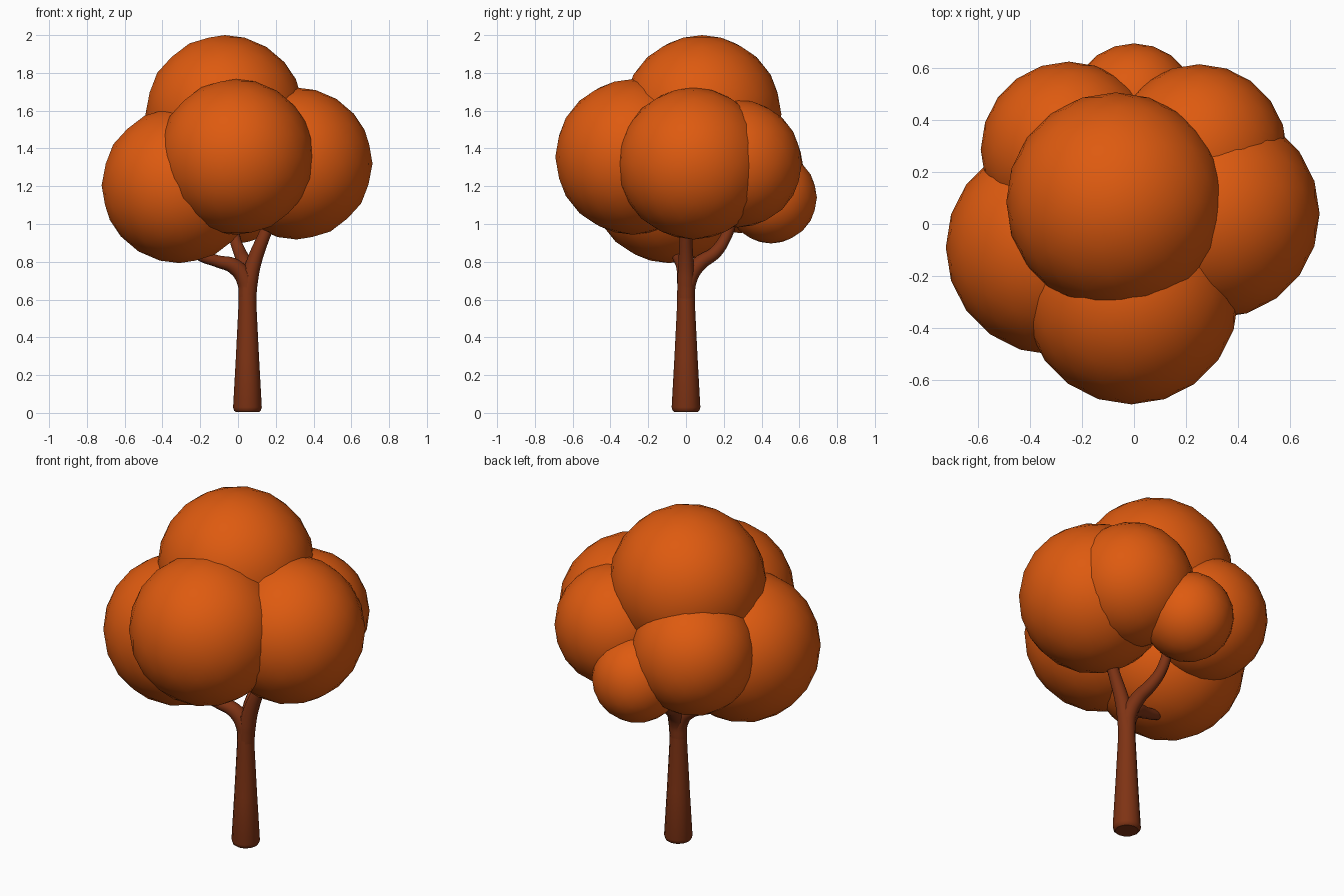
import bpy, math

if "Cube" in bpy.data.objects:
    bpy.data.objects.remove(bpy.data.objects["Cube"])


def material(name, rgb):
    m = bpy.data.materials.new(name)
    m.diffuse_color = (*rgb, 1)
    m.use_nodes = True
    m.node_tree.nodes["Principled BSDF"].inputs["Base Color"].default_value = m.diffuse_color
    return m


ORANGE = material("autumn_orange", (0.73, 0.103, 0.005))
BARK = material("brown_bark", (0.21, 0.033, 0.007))


def finish(ob, mat, angle):
    ob.data.materials.clear()
    ob.data.materials.append(mat)
    bpy.ops.object.select_all(action='DESELECT')
    ob.select_set(True)
    bpy.context.view_layer.objects.active = ob
    bpy.ops.object.shade_smooth_by_angle(angle=math.radians(angle))


def blob(name, centre, r):
    bpy.ops.mesh.primitive_ico_sphere_add(subdivisions=3, radius=r, location=centre)
    ob = bpy.context.object
    ob.name = name
    finish(ob, ORANGE, 60)


def limb(name, points, spline_type='BEZIER'):
    """Tapered round tube through (x, y, z, radius) points."""
    cu = bpy.data.curves.new(name, 'CURVE')
    cu.dimensions = '3D'
    cu.bevel_depth = 1.0
    cu.bevel_resolution = 4
    cu.resolution_u = 6
    cu.use_fill_caps = True
    sp = cu.splines.new(spline_type)
    pts = sp.bezier_points if spline_type == 'BEZIER' else sp.points
    pts.add(len(points) - 1)
    for p, (x, y, z, r) in zip(pts, points):
        p.radius = r
        if spline_type == 'BEZIER':
            p.co = (x, y, z)
            p.handle_left_type = p.handle_right_type = 'AUTO'
        else:
            p.co = (x, y, z, 1)
    ob = bpy.data.objects.new(name, cu)
    bpy.context.collection.objects.link(ob)
    bpy.ops.object.select_all(action='DESELECT')
    ob.select_set(True)
    bpy.context.view_layer.objects.active = ob
    bpy.ops.object.convert(target='MESH')
    ob = bpy.context.object
    ob.name = name
    finish(ob, BARK, 60)


# Foliage clumps
blob("top_foliage", (-0.07, 0.085, 1.58), 0.42)
blob("front_foliage", (-0.01, -0.28, 1.355), 0.412)
blob("right_foliage", (0.31, 0.04, 1.32), 0.402)
blob("left_foliage", (-0.31, -0.09, 1.205), 0.412)
blob("back_right_foliage", (0.25, 0.275, 1.32), 0.338)
blob("back_left_foliage", (-0.25, 0.285, 1.29), 0.338)
blob("small_back_foliage", (0.0, 0.45, 1.14), 0.243)

# Trunk with a rounded foot
limb("trunk", [(0.05, 0, 0.005, 0.062), (0.05, 0, 0.012, 0.071), (0.05, 0, 0.03, 0.076),
               (0.05, 0, 0.3, 0.061), (0.05, 0, 0.58, 0.047), (0.05, 0, 0.68, 0.046),
               (0.055, 0.005, 0.76, 0.043)], 'POLY')

# Three branches that leave the trunk in smooth bends
limb("left_branch", [(0.05, 0, 0.6, 0.046), (0.04, 0, 0.7, 0.047), (-0.02, -0.01, 0.775, 0.042),
                     (-0.11, -0.03, 0.803, 0.032), (-0.21, -0.05, 0.84, 0.028),
                     (-0.28, -0.07, 0.92, 0.025)])
limb("right_branch", [(0.05, 0, 0.6, 0.046), (0.06, 0, 0.7, 0.046), (0.085, 0, 0.8, 0.04),
                      (0.135, 0, 0.93, 0.033), (0.21, 0.01, 1.1, 0.028)])
limb("back_branch", [(0.05, 0, 0.6, 0.045), (0.05, 0.015, 0.71, 0.045), (0.035, 0.07, 0.79, 0.04),
                     (0.01, 0.155, 0.85, 0.034), (-0.015, 0.205, 0.92, 0.03),
                     (-0.03, 0.26, 1.06, 0.026)])
